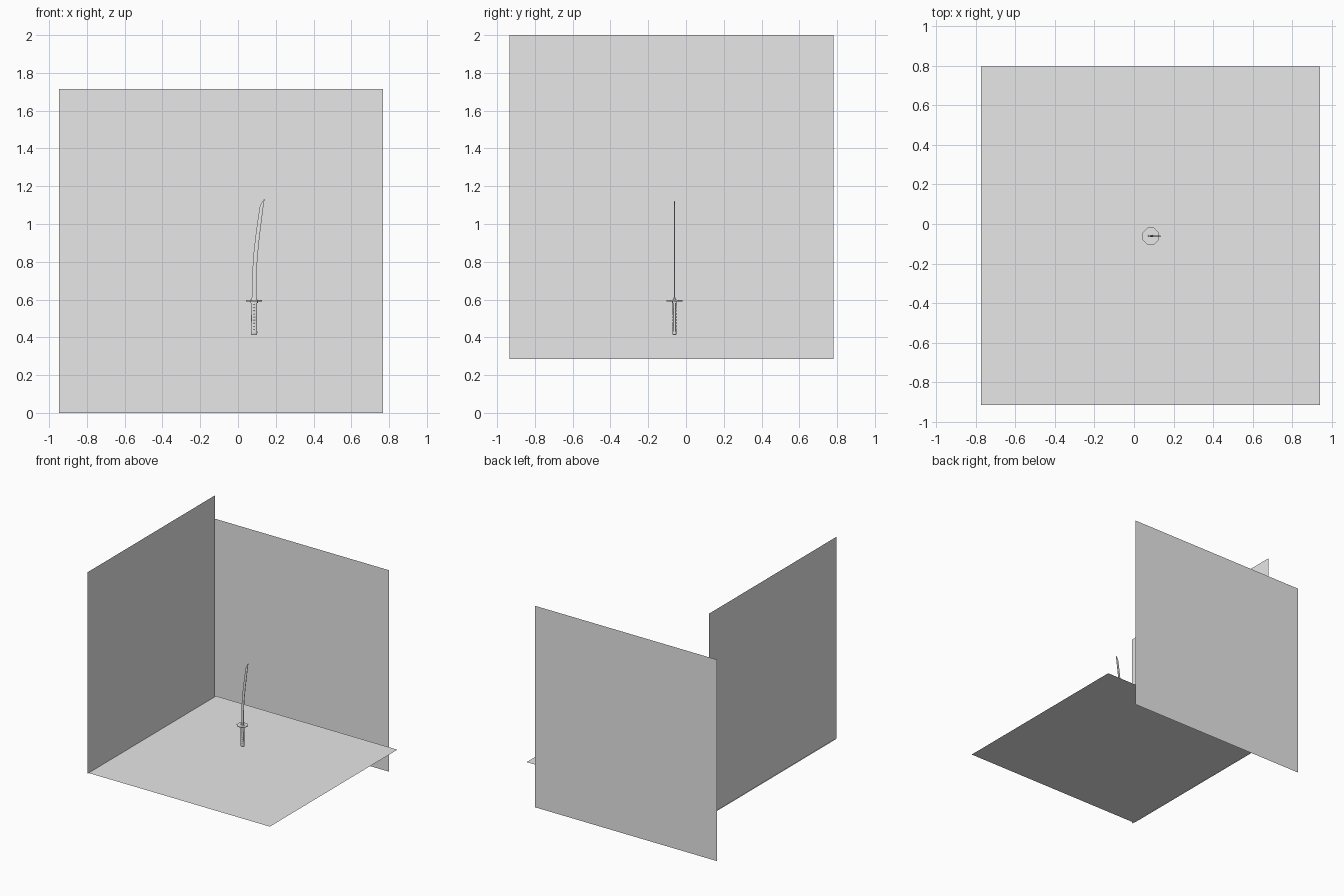
import bpy, bmesh, math
from mathutils import Vector, Matrix

cube = bpy.data.objects.get("Cube")
if cube:
    bpy.data.objects.remove(cube, do_unlink=True)

grey = bpy.data.materials.new("light_grey")
grey.use_nodes = True
grey.diffuse_color = (0.8, 0.8, 0.8, 1)
grey.node_tree.nodes["Principled BSDF"].inputs["Base Color"].default_value = (0.8, 0.8, 0.8, 1)

CX, CY = 0.085, -0.061          # sword axis


def finish(name, bm, smooth=False):
    bmesh.ops.recalc_face_normals(bm, faces=bm.faces)
    mesh = bpy.data.meshes.new(name)
    bm.to_mesh(mesh)
    bm.free()
    mesh.materials.append(grey)
    obj = bpy.data.objects.new(name, mesh)
    bpy.context.collection.objects.link(obj)
    if smooth:
        bpy.ops.object.select_all(action='DESELECT')
        obj.select_set(True)
        bpy.context.view_layer.objects.active = obj
        bpy.ops.object.shade_smooth_by_angle(angle=math.radians(35))
    return obj


def panel(name, corner, u, v):
    """Single flat square from a corner and two edge vectors."""
    bm = bmesh.new()
    c, u, v = Vector(corner), Vector(u), Vector(v)
    bm.faces.new([bm.verts.new(p) for p in (c, c + u, c + u + v, c + v)])
    finish(name, bm)


def loft(name, rings, smooth=False):
    """Skin equal-length rings and cap both ends."""
    bm = bmesh.new()
    loops = [[bm.verts.new(p) for p in ring] for ring in rings]
    n = len(loops[0])
    for a, b in zip(loops, loops[1:]):
        for i in range(n):
            j = (i + 1) % n
            bm.faces.new((a[i], a[j], b[j], b[i]))
    bm.faces.new(loops[0][::-1])
    bm.faces.new(loops[-1])
    return finish(name, bm, smooth)


def oval(rx, ry, z, n=16, power=0.7, turn=0.0):
    """Rounded-rectangle ring around the sword axis."""
    pts = []
    for i in range(n):
        a = 2 * math.pi * i / n + turn
        c, s = math.cos(a), math.sin(a)
        pts.append((CX + rx * math.copysign(abs(c) ** power, c),
                    CY + ry * math.copysign(abs(s) ** power, s), z))
    return pts


# Three backdrop panels
S = 1.715
panel("back_panel", (-0.947, 0.934, 0), (S, 0, 0), (0, 0, S))
panel("side_panel", (-0.765, -0.934, 0.285), (0, S, 0), (0, 0, S))
panel("floor_panel", (-0.773, -0.917, 0.286), (S, 0, 0), (0, S, 0))

# Curved blade: height, cutting edge x, spine x
stations = [(0.595, 0.075, 0.097), (0.68, 0.075, 0.097), (0.76, 0.077, 0.099),
            (0.84, 0.082, 0.105), (0.93, 0.092, 0.114), (1.01, 0.103, 0.124),
            (1.09, 0.115, 0.134), (1.112, 0.124, 0.137), (1.132, 0.139, 0.141)]
rings = []
for z, edge, spine in stations:
    ridge = edge + 0.65 * (spine - edge)
    t = 0.003 * min(1, (spine - edge) / 0.02)
    rings.append([(edge, CY, z), (ridge, CY - t, z), (spine, CY - t * 0.6, z),
                  (spine, CY + t * 0.6, z), (ridge, CY + t, z)])
loft("blade", rings)

# Collar, guard and its spacers
loft("blade_collar", [oval(0.014, 0.006, 0.594), oval(0.013, 0.005, 0.612)])
loft("guard", [oval(0.0455, 0.0455, z, 8, 1, math.pi / 8) for z in (0.591, 0.597)])
loft("lower_spacer", [oval(0.020, 0.012, z) for z in (0.583, 0.591)], True)
loft("upper_spacer", [oval(0.018, 0.010, z) for z in (0.597, 0.600)], True)

# Handle with pommel cap
loft("handle", [oval(0.0165, 0.0095, 0.425), oval(0.0155, 0.009, 0.5),
                oval(0.0165, 0.0095, 0.585)], True)
loft("pommel_cap", [oval(0.0125, 0.007, 0.412), oval(0.0165, 0.010, 0.416),
                    oval(0.0175, 0.0105, 0.430)], True)

# Diamond wrap studs along both broad sides
bm = bmesh.new()
for side in (-1, 1):
    for k in range(9):
        z = 0.442 + k * 0.0165
        base = [bm.verts.new((CX + dx, CY + side * 0.0088, z + dz))
                for dx, dz in ((0.009, 0), (0, 0.007), (-0.009, 0), (0, -0.007))]
        tip = bm.verts.new((CX, CY + side * 0.0115, z))
        for i in range(4):
            bm.faces.new((base[i], base[(i + 1) % 4], tip))
        bm.faces.new(base)
finish("handle_wrap_diamonds", bm)
